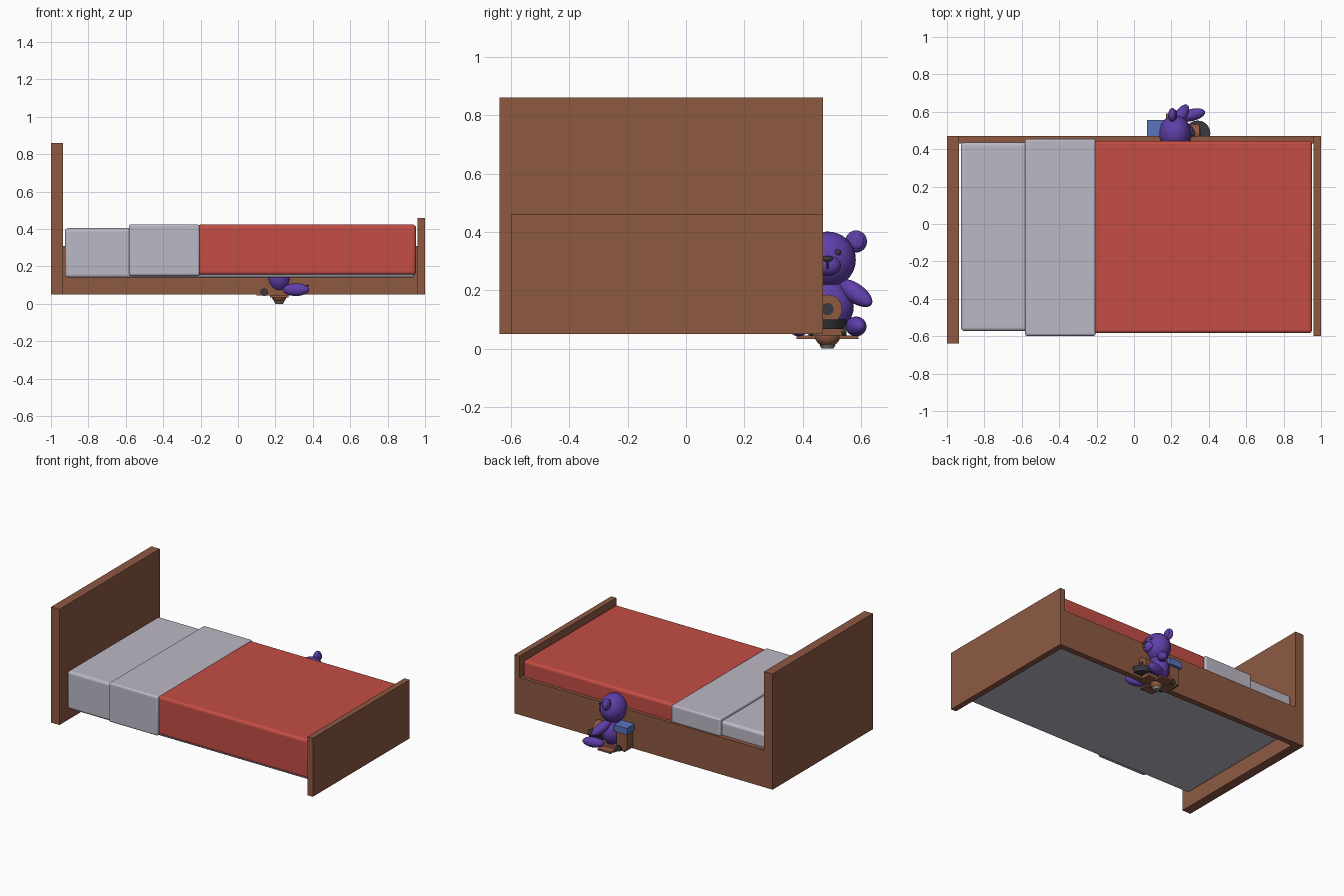
import bpy
from math import radians
from mathutils import Vector

cube = bpy.data.objects.get("Cube")
if cube:
    bpy.data.objects.remove(cube, do_unlink=True)


def material(name, r, g, b):
    m = bpy.data.materials.new(name)
    m.use_nodes = True
    m.diffuse_color = (r, g, b, 1)
    m.node_tree.nodes["Principled BSDF"].inputs["Base Color"].default_value = (r, g, b, 1)
    return m


WOOD = material("brown wood", 0.27, 0.10, 0.055)
LINEN = material("pale grey linen", 0.50, 0.48, 0.56)
RED = material("red blanket", 0.55, 0.075, 0.06)
PURPLE = material("purple plush", 0.115, 0.05, 0.40)
BLUE = material("blue paint", 0.10, 0.17, 0.52)
DARK = material("charcoal", 0.04, 0.04, 0.05)
METAL = material("grey metal", 0.25, 0.25, 0.26)


def finish(name, mat, smooth=False):
    ob = bpy.context.object
    ob.name = name
    ob.data.materials.append(mat)
    if smooth:
        bpy.ops.object.shade_smooth_by_angle(angle=radians(40))
    return ob


def box(name, mat, x, y, z, bevel=0):
    """Box from its ranges along each axis."""
    centre = [(a + b) / 2 for a, b in (x, y, z)]
    bpy.ops.mesh.primitive_cube_add(size=1, location=centre)
    ob = bpy.context.object
    ob.scale = [b - a for a, b in (x, y, z)]
    bpy.ops.object.transform_apply(location=False, rotation=False, scale=True)
    if bevel:
        mod = ob.modifiers.new("Soft edges", "BEVEL")
        mod.width = bevel
        mod.segments = 4
    return finish(name, mat, bevel > 0)


def ball(name, mat, loc, radii, aim=None):
    """Ellipsoid; its long z axis can be aimed along a direction."""
    bpy.ops.mesh.primitive_uv_sphere_add(segments=28, ring_count=18, radius=1, location=loc)
    ob = bpy.context.object
    ob.scale = radii
    if aim:
        ob.rotation_euler = Vector(aim).to_track_quat("Z", "Y").to_euler()
    return finish(name, mat, True)


def rod(name, mat, start, end, radius, radius_end=None):
    """Cylinder or cone between two points."""
    a, b = Vector(start), Vector(end)
    bpy.ops.mesh.primitive_cone_add(
        vertices=28, radius1=radius, radius2=radius if radius_end is None else radius_end,
        depth=(b - a).length, location=(a + b) / 2)
    bpy.context.object.rotation_euler = (b - a).to_track_quat("Z", "Y").to_euler()
    return finish(name, mat, True)


# Bed frame: open along the front
box("headboard", WOOD, (-1, -0.935), (-0.64, 0.47), (0.05, 0.86))
box("footboard", WOOD, (0.96, 1), (-0.6, 0.47), (0.05, 0.46))
box("back_rail", WOOD, (-0.935, 0.96), (0.43, 0.47), (0.05, 0.31))

# Bedding
box("mattress", LINEN, (-0.925, 0.945), (-0.572, 0.437), (0.14, 0.405), 0.018)
box("folded_sheet", LINEN, (-0.583, -0.205), (-0.598, 0.455), (0.15, 0.425), 0.012)
box("blanket", RED, (-0.215, 0.952), (-0.584, 0.445), (0.155, 0.424), 0.018)

# Toy bear, facing +x
CX, CY = 0.22, 0.485
ball("bear_body", PURPLE, (CX, CY, 0.145), (0.072, 0.09, 0.09))
ball("bear_head", PURPLE, (CX, CY, 0.305), (0.085, 0.097, 0.096))
ball("bear_muzzle", PURPLE, (0.292, CY, 0.285), (0.03, 0.045, 0.035))
ball("bear_nose", DARK, (0.318, CY, 0.308), (0.01, 0.018, 0.01))
rod("bear_mouth", DARK, (0.321, CY, 0.272), (0.321, CY, 0.304), 0.003)
for side, word in ((1, "left"), (-1, "right")):
    def at(x, off, z):
        return (x, CY + side * off, z)
    ball(word + "_ear", PURPLE, at(0.205, 0.098, 0.367), (0.022, 0.037, 0.038))
    ball(word + "_inner_ear", PURPLE, at(0.222, 0.1, 0.367), (0.009, 0.025, 0.026))
    ball(word + "_eye", DARK, at(0.294, 0.035, 0.33), (0.008, 0.011, 0.011))
    ball(word + "_arm", PURPLE, at(0.25, 0.095, 0.19), (0.033, 0.033, 0.075),
         (0.045, side * 0.07, -0.05))
    ball(word + "_leg", PURPLE, at(0.31, 0.098, 0.076), (0.032, 0.034, 0.072),
         (1, side * 0.25, 0))

# Toy engine beneath the bear
box("engine_cab", WOOD, (0.08, 0.16), (CY - 0.053, CY + 0.053), (0.06, 0.18))
box("cab_roof", BLUE, (0.07, 0.17), (CY - 0.07, CY + 0.07), (0.18, 0.225))
rod("engine_boiler", WOOD, (0.12, CY, 0.135), (0.35, CY, 0.135), 0.05)
rod("boiler_cap", DARK, (0.345, CY, 0.135), (0.355, CY, 0.135), 0.021)
rod("engine_bumper", DARK, (0.34, CY, 0.067), (0.34, CY, 0.1), 0.055, 0.068)
box("engine_floor", WOOD, (0.1, 0.33), (CY - 0.05, CY + 0.05), (0.045, 0.067))
ball("base_knob", WOOD, (CX, CY, 0.043), (0.04, 0.043, 0.037))
rod("base_foot", METAL, (CX, CY, 0), (CX, CY, 0.012), 0.02, 0.028)
for side, word in ((1, "left"), (-1, "right")):
    ys = sorted((CY + side * 0.04, CY + side * 0.106))
    box(word + "_step", WOOD, (0.17, 0.27), ys, (0.033, 0.045))
    rod(word + "_wheel", DARK, (0.14, CY + side * 0.05, 0.062),
        (0.14, CY + side * 0.065, 0.062), 0.02)
